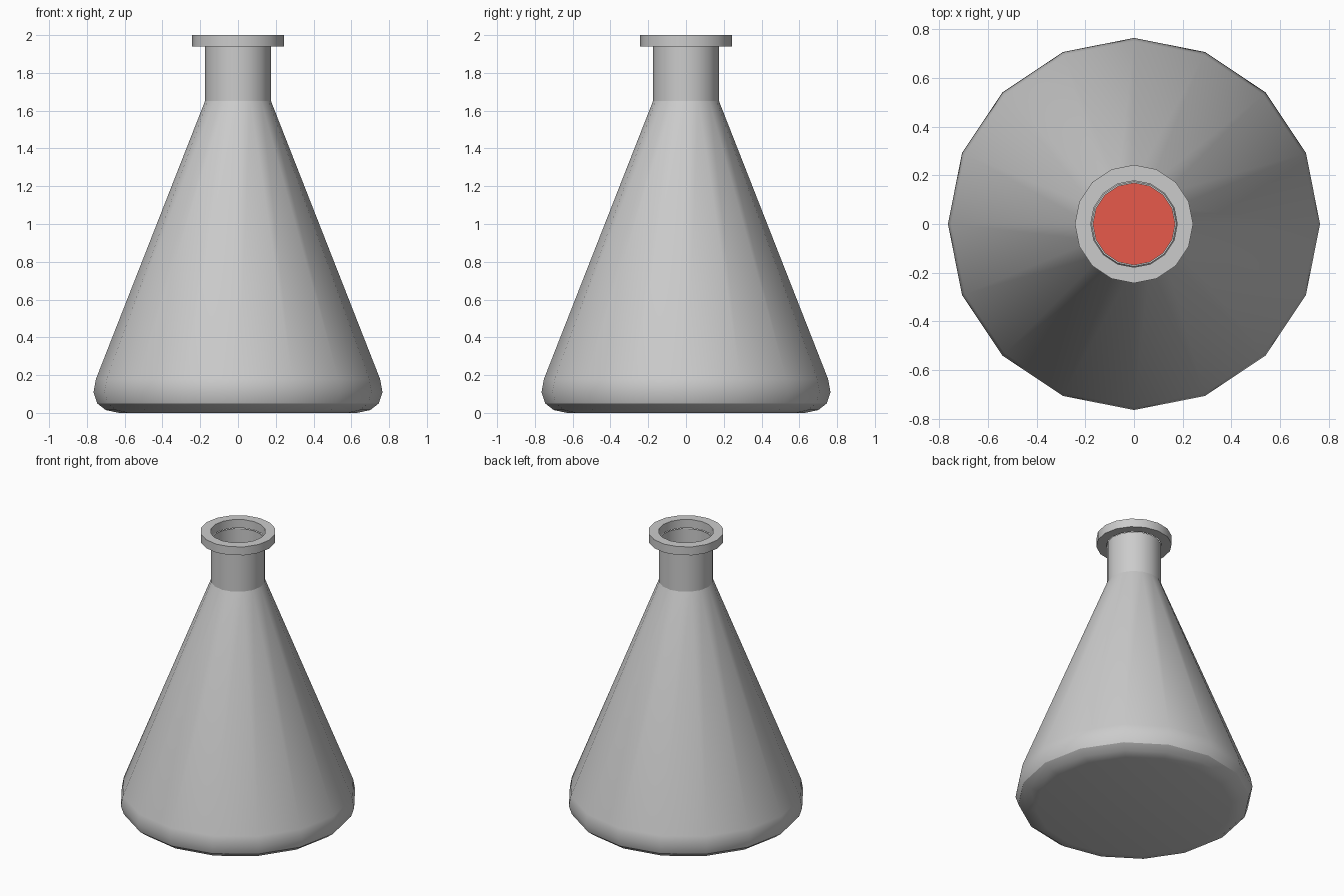
import bpy, bmesh, math

if "Cube" in bpy.data.objects:
    bpy.data.objects.remove(bpy.data.objects["Cube"])

SIDES = 16


def lathe(name, profile, closed=False, color=None):
    """Revolve an (r, z) profile about z into a 16-sided smooth-shaded part."""
    bm = bmesh.new()
    rings = []
    for r, z in profile:
        if r == 0:
            rings.append([bm.verts.new((0, 0, z))] * SIDES)
        else:
            rings.append([bm.verts.new((r * math.cos(i * math.tau / SIDES),
                                        r * math.sin(i * math.tau / SIDES), z))
                          for i in range(SIDES)])
    pairs = list(zip(rings, rings[1:]))
    if closed:
        pairs.append((rings[-1], rings[0]))
    for a, b in pairs:
        for i in range(SIDES):
            j = (i + 1) % SIDES
            bm.faces.new(list(dict.fromkeys((a[i], a[j], b[j], b[i]))))
    bmesh.ops.recalc_face_normals(bm, faces=bm.faces)
    mesh = bpy.data.meshes.new(name)
    bm.to_mesh(mesh)
    bm.free()
    obj = bpy.data.objects.new(name, mesh)
    bpy.context.collection.objects.link(obj)
    if color:
        mat = bpy.data.materials.new(name)
        mat.diffuse_color = color
        mat.use_nodes = True
        mat.node_tree.nodes["Principled BSDF"].inputs["Base Color"].default_value = mat.diffuse_color
        mesh.materials.append(mat)
    bpy.ops.object.select_all(action='DESELECT')
    obj.select_set(True)
    bpy.context.view_layer.objects.active = obj
    bpy.ops.object.shade_smooth_by_angle(angle=math.radians(30))
    return obj


# conical glass body: outer wall up, inner wall back down
lathe("flask_body", [(0, 0), (0.63, 0), (0.70, 0.015), (0.745, 0.05),
                     (0.765, 0.11), (0.752, 0.18), (0.175, 1.65),
                     (0.168, 1.65), (0.742, 0.18), (0.755, 0.11),
                     (0.735, 0.055), (0.63, 0.012), (0, 0.012)])

# straight neck tube
lathe("neck", [(0.175, 1.65), (0.175, 1.94), (0.168, 1.94), (0.168, 1.65)],
      closed=True)

# flat lip ring around the mouth
lathe("lip", [(0.178, 1.94), (0.243, 1.94), (0.243, 2.0), (0.178, 2.0)],
      closed=True)

# coloured liquid inside the flask
lathe("liquid", [(0, 0.03), (0.63, 0.03), (0.72, 0.06), (0.745, 0.11),
                 (0.732, 0.18), (0.489, 0.80), (0, 0.80)],
      color=(0.8, 0.1, 0.07, 1))
